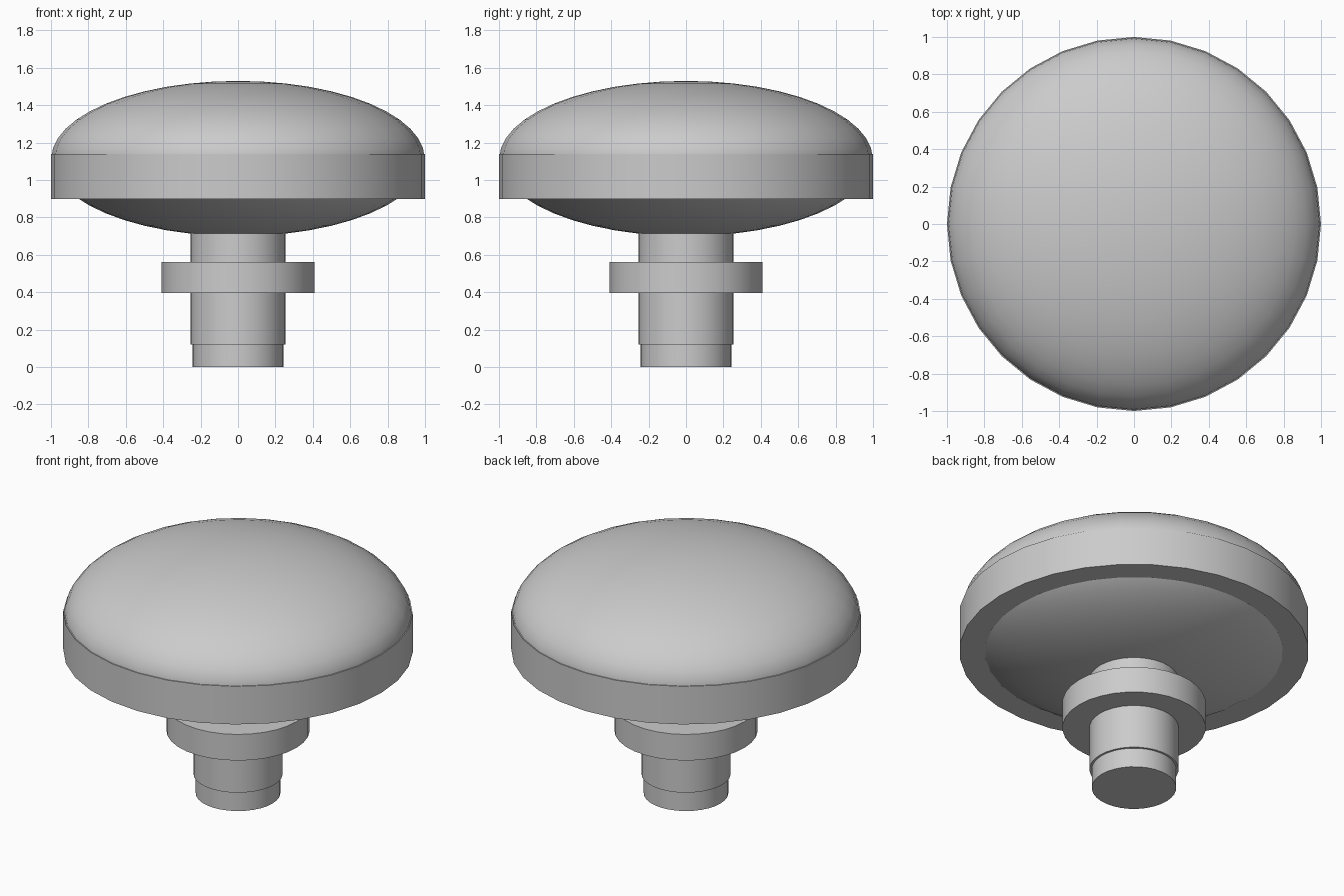
import bpy
import math

default = bpy.data.objects.get("Cube")
if default:
    bpy.data.objects.remove(default, do_unlink=True)

# Single grey finish
grey = bpy.data.materials.new("plain grey")
grey.use_nodes = True
colour = (0.6, 0.6, 0.6, 1)
grey.diffuse_color = colour
grey.node_tree.nodes["Principled BSDF"].inputs["Base Color"].default_value = colour


def finish(name):
    part = bpy.context.object
    part.name = name
    part.data.materials.append(grey)
    bpy.ops.object.shade_smooth_by_angle(angle=math.radians(30))
    return part


def disc(name, radius, bottom, top, sides=32):
    bpy.ops.mesh.primitive_cylinder_add(
        vertices=sides, radius=radius, depth=top - bottom,
        location=(0, 0, (bottom + top) / 2))
    return finish(name)


# Stepped stem with its collar
disc("stem_tip", 0.242, 0, 0.125)
disc("stem", 0.255, 0.122, 0.76)
disc("collar", 0.41, 0.397, 0.562)

# Flattened cushion and the band around its rim
bpy.ops.mesh.primitive_uv_sphere_add(
    segments=32, ring_count=24, radius=1, location=(0, 0, 1.115))
bpy.context.object.scale = (0.998, 0.998, 0.415)
bpy.ops.object.transform_apply(location=False, rotation=False, scale=True)
finish("cushion")
disc("rim_band", 1, 0.9, 1.14)
